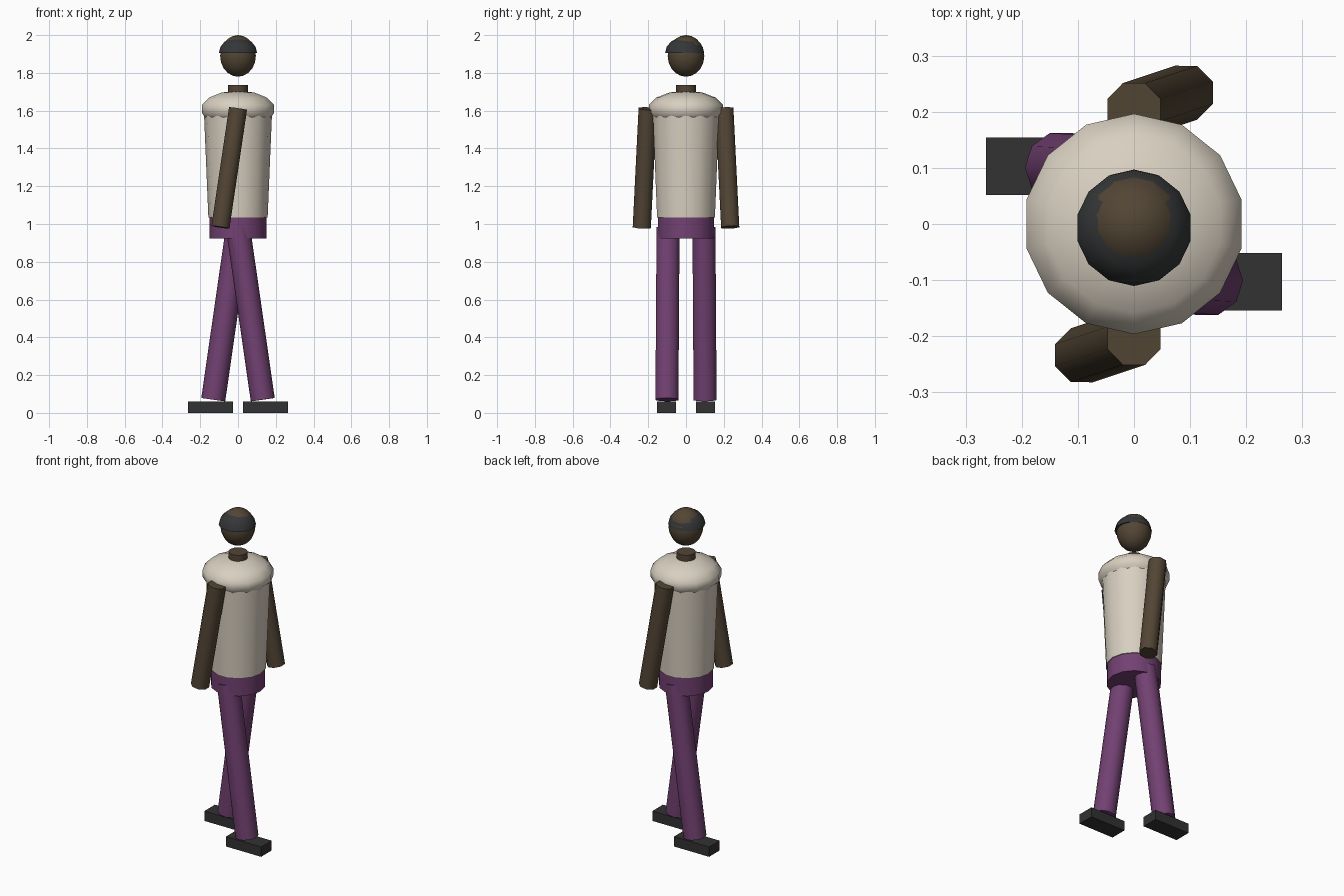
import bpy, bmesh, math
from mathutils import Vector

if "Cube" in bpy.data.objects:
    bpy.data.objects.remove(bpy.data.objects["Cube"])


def material(name, rgb):
    # sRGB 0-255 to linear diffuse colour
    def lin(c):
        c /= 255
        return c / 12.92 if c <= 0.04045 else ((c + 0.055) / 1.055) ** 2.4
    m = bpy.data.materials.new(name)
    m.diffuse_color = (*[lin(c) for c in rgb], 1)
    m.use_nodes = True
    m.node_tree.nodes["Principled BSDF"].inputs["Base Color"].default_value = m.diffuse_color
    return m


SKIN = material("brown skin", (82, 69, 52))
SHIRT = material("cream shirt", (216, 207, 192))
TROUSERS = material("purple trousers", (114, 65, 114))
HAIR = material("dark hair", (52, 54, 55))
SHOE = material("black shoe", (50, 50, 50))


def finish(name, mat):
    ob = bpy.context.object
    ob.name = ob.data.name = name
    ob.data.materials.append(mat)
    bpy.ops.object.transform_apply(location=False, rotation=True, scale=True)
    bpy.ops.object.shade_smooth_by_angle(angle=math.radians(50))
    return ob


def tube(name, mat, p0, p1, r0, r1, sides, turn=0.0):
    # capped cylinder or cone running from p0 (bottom) to p1 (top)
    p0, p1 = Vector(p0), Vector(p1)
    d = p1 - p0
    bpy.ops.mesh.primitive_cone_add(vertices=sides, radius1=r0, radius2=r1, depth=d.length)
    ob = bpy.context.object
    # start with a corner on +x, plus an optional turn
    for v in ob.data.vertices:
        a = math.atan2(v.co.y, v.co.x) - math.pi / 2 + turn
        r = v.co.xy.length
        v.co.x, v.co.y = r * math.cos(a), r * math.sin(a)
    ob.rotation_euler = Vector((0, 0, 1)).rotation_difference(d).to_euler()
    ob.location = (p0 + p1) / 2
    return finish(name, mat)


def ball(name, mat, loc, scale, segs, rings):
    bpy.ops.mesh.primitive_uv_sphere_add(segments=segs, ring_count=rings, radius=1, location=loc)
    bpy.context.object.scale = scale
    return finish(name, mat)


# head, neck and trunk
ball("head", SKIN, (0, 0, 1.89), (0.097, 0.097, 0.11), 14, 10)
tube("neck", SKIN, (0, 0, 1.64), (0, 0, 1.737), 0.053, 0.053, 14)
ball("shoulders", SHIRT, (0, 0, 1.608), (0.2015, 0.2015, 0.098), 14, 7)
tube("torso", SHIRT, (0, 0, 1.035), (0, 0, 1.61), 0.157, 0.181, 14)
tube("hips", TROUSERS, (0, 0, 0.922), (0, 0, 1.036), 0.152, 0.152, 14)

# hair cap: upper half of a sphere, set slightly forward
hair = ball("hair", HAIR, (0, -0.007, 1.905), (0.1035, 0.1035, 0.085), 14, 8)
bm = bmesh.new()
bm.from_mesh(hair.data)
cut = bmesh.ops.bisect_plane(bm, geom=bm.verts[:] + bm.edges[:] + bm.faces[:], dist=1e-5,
                             plane_co=(0, 0, 0), plane_no=(0, 0, 1), clear_inner=True)
bmesh.ops.holes_fill(bm, edges=[e for e in bm.edges if e.is_boundary])
bm.to_mesh(hair.data)
bm.free()
bpy.context.view_layer.objects.active = hair
bpy.ops.object.shade_smooth_by_angle(angle=math.radians(50))

# limbs in mid-stride: each side is the other turned half round
for side, s in (("left", 1), ("right", -1)):
    tube(side + "_arm", SKIN, (0.093 * s, 0.234 * s, 0.983), (0, 0.203 * s, 1.611),
         0.052, 0.052, 8, math.pi / 8)
    tube(side + "_leg", TROUSERS, (-0.131 * s, 0.101 * s, 0.07), (0, 0.095 * s, 0.98),
         0.064, 0.064, 10)
    bpy.ops.mesh.primitive_cube_add(size=1, location=(-0.145 * s, 0.103 * s, 0.03))
    bpy.context.object.scale = (0.238, 0.102, 0.06)
    finish(side + "_shoe", SHOE)
